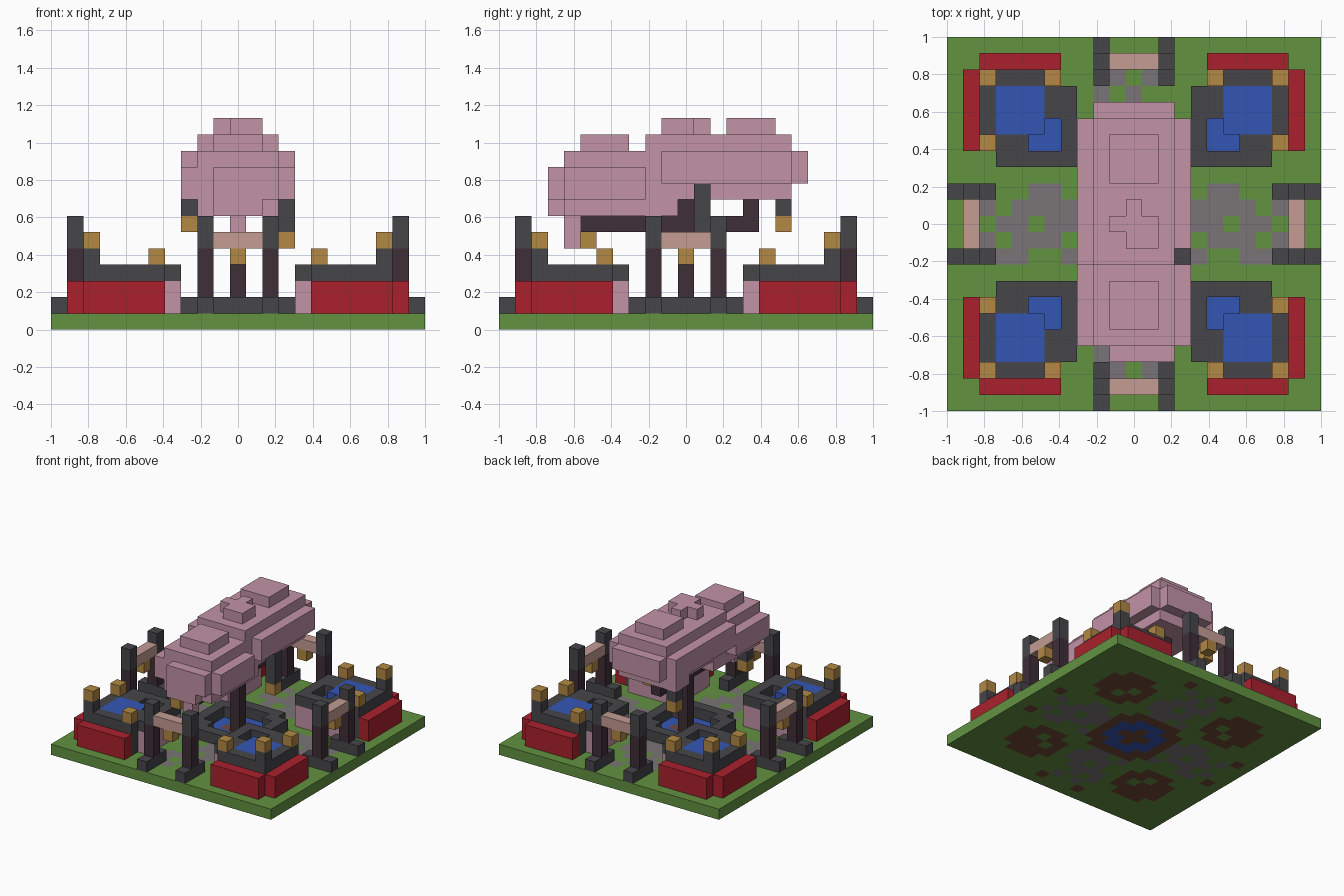
import bpy, bmesh
from mathutils import Matrix, Vector

N = 23                 # ground cells per side
U = 2 / N              # size of one cell

cube = bpy.data.objects.get("Cube")
if cube:
    bpy.data.objects.remove(cube)


def linear(c):
    c /= 255
    return c / 12.92 if c <= 0.04045 else ((c + 0.055) / 1.055) ** 2.4


def material(name, *rgb):
    m = bpy.data.materials.new(name)
    col = [linear(c) for c in rgb] + [1]
    m.diffuse_color = col
    m.use_nodes = True
    bsdf = m.node_tree.nodes["Principled BSDF"]
    bsdf.inputs["Base Color"].default_value = col
    bsdf.inputs["Roughness"].default_value = 0.9
    return m


grass = material("grass green", 98, 146, 64)
paving = material("paving grey", 122, 117, 118)
soil = material("soil brown", 112, 74, 52)
water = material("water blue", 52, 86, 180)
red = material("wall red", 170, 33, 45)
slate = material("dark slate", 70, 70, 74)
bark = material("dark bark", 62, 46, 55)
gold = material("lantern gold", 178, 136, 68)
timber = material("pale timber", 195, 156, 148)
blossom = material("blossom pink", 194, 147, 166)


def finish(name, bm, mats):
    mesh = bpy.data.meshes.new(name)
    bm.to_mesh(mesh)
    bm.free()
    for m in mats:
        mesh.materials.append(m)
    ob = bpy.data.objects.new(name, mesh)
    bpy.context.collection.objects.link(ob)
    return ob


def add(name, mat, boxes, repeat=True):
    """Boxes as cell ranges x0,x1,y0,y1,z0,z1; repeat gives all eight reflections."""
    todo = set(boxes)
    if repeat:
        todo |= {(c, d, a, b, e, f) for a, b, c, d, e, f in todo}
        todo |= {(N - b, N - a, c, d, e, f) for a, b, c, d, e, f in todo}
        todo |= {(a, b, N - d, N - c, e, f) for a, b, c, d, e, f in todo}
    bm = bmesh.new()
    for a, b, c, d, e, f in sorted(todo):
        mid = Vector((a + b - N, c + d - N, e + f)) * U / 2
        size = Vector((b - a, d - c, f - e)) * U
        bmesh.ops.create_cube(bm, size=1, matrix=Matrix.Translation(mid) @ Matrix.Diagonal(size).to_4x4())
    return finish(name, bm, [mat])


# Ground slab with paths, flower beds and the central pond
PATH = {-2: ".##..#.", -1: "#.###.#", 0: ".##.###", 1: "#.#####", 2: "...##.#"}


def ground_index(i, j):
    dx, dy = abs(i - 11), abs(j - 11)
    far, near = max(dx, dy), min(dx, dy)
    if far <= 3 and near <= 2:
        return 3 if 1 < dx + dy and far < 3 and near < 2 else 2
    a, b = sorted((11 - dx, 11 - dy))
    if 3 <= a and b <= 7 and (a, b) not in ((3, 3), (3, 7), (7, 7), (5, 6)):
        return 2
    if (a, b) == (1, 9):
        return 2
    if near <= 2 and 4 <= far <= 9:
        lateral = j - 11 if dx > dy else i - 11
        return 1 if PATH[lateral][9 - far] == "#" else 0
    return 0


bm = bmesh.new()
bmesh.ops.create_grid(bm, x_segments=N, y_segments=N, size=1)
ext = bmesh.ops.extrude_face_region(bm, geom=bm.faces[:], use_keep_orig=True)
bmesh.ops.translate(bm, verts=[v for v in ext["geom"] if isinstance(v, bmesh.types.BMVert)], vec=(0, 0, U))
bmesh.ops.recalc_face_normals(bm, faces=bm.faces[:])
for f in bm.faces:
    if abs(f.normal.z) > 0.5:
        c = f.calc_center_median()
        f.material_index = ground_index(int((c.x + 1) / U), int((c.y + 1) / U))
finish("ground", bm, [grass, paving, soil, water])

# Four corner pavilions
add("pavilion_outer_wall", red, [(1, 2, 2, 7, 1, 3)])
add("pavilion_inner_wall", blossom, [(7, 8, 3, 8, 1, 3)])
add("pavilion_rim", slate, [(2, 3, 3, 6, 1, 4), (7, 8, 3, 8, 3, 4), (6, 7, 3, 5, 3, 4)])
add("pavilion_post", slate, [(2, 3, 2, 3, 1, 5), (2, 3, 6, 7, 1, 4)])
add("pavilion_lantern", gold, [(2, 3, 2, 3, 5, 6), (2, 3, 6, 7, 4, 5)])
add("pavilion_pool", water, [(3, 6, 3, 6, 3, 4), (5, 6, 6, 7, 2, 3), (6, 7, 6, 7, 2, 3)])

# Four gates
add("gate_foot", slate, [(9, 10, 0, 3, 1, 2)])
add("gate_pillar", bark, [(9, 10, 1, 2, 2, 5)])
add("gate_cap", slate, [(9, 10, 1, 2, 5, 7)])
add("gate_beam", timber, [(10, 13, 1, 2, 5, 6)])
add("gate_lantern", gold, [(11, 12, 1, 2, 4, 5)])

# Pond rim
add("pond_rim", slate, [(8, 9, 9, 14, 1, 2), (9, 10, 9, 10, 1, 2)])

# Tree trunk and branches
add("trunk", bark, [(11, 12, 11, 12, 1, 8)], False)
add("branches", bark, [(11, 12, 5, 11, 6, 7), (11, 12, 12, 16, 6, 7), (11, 12, 15, 16, 7, 8)], False)

# Front part of the crown, stepped in layers
add("front_crown", blossom, [
    (10, 13, 5, 8, 11, 12),
    (9, 14, 4, 9, 10, 11),
    (8, 15, 4, 9, 8, 10), (10, 14, 3, 4, 8, 10),
    (10, 13, 3, 4, 7, 8), (9, 14, 4, 5, 7, 8), (9, 10, 5, 9, 7, 8), (13, 14, 5, 9, 7, 8),
    (11, 12, 4, 5, 5, 7)], False)

# Rear part of the crown
add("rear_crown", blossom, [
    (10, 13, 14, 17, 12, 13),
    (11, 12, 12, 13, 12, 13), (10, 13, 11, 12, 12, 13), (11, 13, 10, 11, 12, 13),
    (9, 14, 9, 18, 11, 12),
    (8, 15, 10, 18, 9, 11), (9, 14, 18, 19, 9, 11), (8, 14, 9, 10, 9, 11),
    (9, 14, 9, 18, 8, 9), (8, 9, 16, 18, 8, 9),
    (9, 14, 9, 11, 7, 8)], False)

# Lanterns hanging from the crown
for place, x, y, z, top in (("front", 9, 5, 5, 7), ("side", 14, 12, 5, 9), ("rear", 8, 17, 6, 8)):
    add(place + "_hanging_lantern", gold, [(x, x + 1, y, y + 1, z, z + 1)], False)
    add(place + "_lantern_cord", slate, [(x, x + 1, y, y + 1, z + 1, top)], False)
